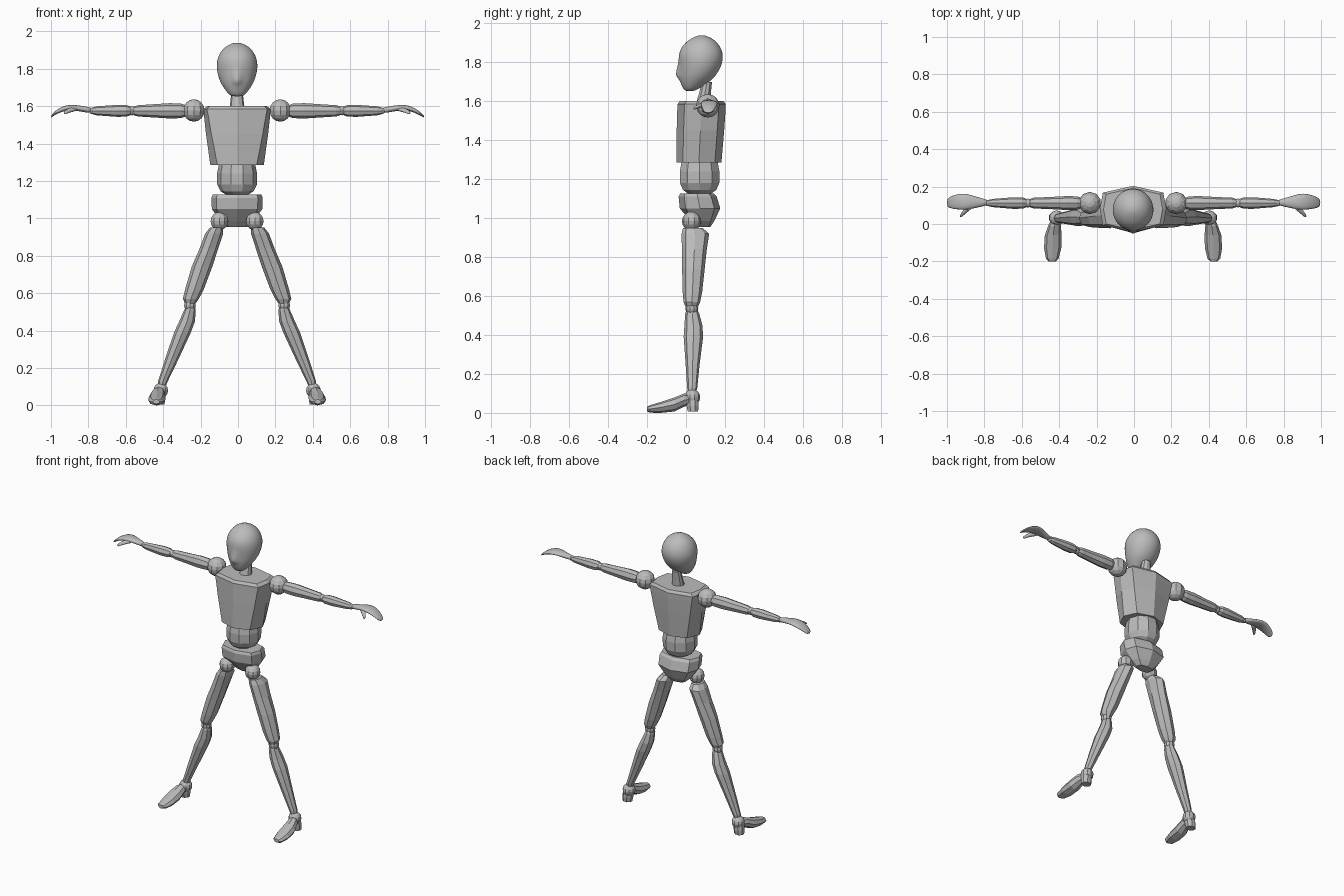
import bpy, bmesh, math
from mathutils import Vector

MID = -0.005          # x of the body's plane of symmetry
ARM_Y, ARM_Z = 0.112, 1.575

grey = bpy.data.materials.new("mannequin grey")
grey.diffuse_color = (0.5, 0.5, 0.5, 1)


def finish(bm, name, smooth=False, subsurf=0):
    bmesh.ops.recalc_face_normals(bm, faces=bm.faces)
    mesh = bpy.data.meshes.new(name)
    bm.to_mesh(mesh)
    bm.free()
    mesh.materials.append(grey)
    ob = bpy.data.objects.new(name, mesh)
    bpy.context.collection.objects.link(ob)
    for p in mesh.polygons:
        p.use_smooth = smooth
    if subsurf:
        m = ob.modifiers.new("smooth", "SUBSURF")
        m.levels = m.render_levels = subsurf
    return ob


def loft(name, rings, axis="Z", sides=8, side=1, phase=0.0, bend=None, **kw):
    """Skin rings (t, a, b, half_a, half_b[, squareness]) stacked along an axis."""
    bm = bmesh.new()
    loops = []
    for r in rings:
        t, a, b, ra, rb = r[:5]
        power = r[5] if len(r) > 5 else 1
        loop = []
        for i in range(sides):
            ang = 2 * math.pi * (i + phase) / sides
            c, s = math.cos(ang), math.sin(ang)
            if abs(c) < 1e-6:
                c = 0
            u = a + ra * math.copysign(abs(c) ** power, c)
            v = b + rb * s
            p = Vector({"Z": (u, v, t), "X": (t, u, v), "Y": (u, t, v)}[axis])
            if bend:
                p = bend(p)
            loop.append(bm.verts.new((MID + side * p.x, p.y, p.z)))
        loops.append(loop)
    for lo, hi in zip(loops, loops[1:]):
        for i in range(sides):
            j = (i + 1) % sides
            bm.faces.new((lo[i], lo[j], hi[j], hi[i]))
    bm.faces.new(loops[0])
    bm.faces.new(loops[-1])
    return finish(bm, name, **kw)


def ball(name, x, y, z, r, side=1):
    bm = bmesh.new()
    bmesh.ops.create_uvsphere(bm, u_segments=10, v_segments=8, radius=r)
    bmesh.ops.translate(bm, verts=bm.verts, vec=(MID + side * x, y, z))
    return finish(bm, name)


# Head: height, front, back, half width; nose pulled out of the face
def nose(p):
    if p.y < 0.03:
        drop = p.z - 1.738
        width = 0.045 if drop > 0 else 0.022
        p.y -= 0.026 * math.exp(-(p.x / 0.02) ** 2) * math.exp(-(drop / width) ** 2)
    return p


head = [(1.652, 0.0, 0.035, 0.025), (1.66, -0.012, 0.06, 0.042),
        (1.685, -0.024, 0.10, 0.062), (1.71, -0.03, 0.132, 0.079),
        (1.725, -0.032, 0.146, 0.087), (1.74, -0.033, 0.158, 0.094),
        (1.77, -0.034, 0.177, 0.104), (1.81, -0.036, 0.19, 0.111),
        (1.85, -0.037, 0.19, 0.107), (1.89, -0.017, 0.172, 0.09),
        (1.92, 0.02, 0.142, 0.062), (1.936, 0.055, 0.105, 0.025),
        (1.939, 0.07, 0.09, 0.01)]
loft("head", [(z, 0, (f + b) / 2, w, (b - f) / 2) for z, f, b, w in head],
     sides=32, bend=nose, smooth=True, subsurf=1)

# Neck
loft("neck", [(1.59, 0, 0.088, 0.04, 0.038), (1.64, 0, 0.097, 0.034, 0.032),
              (1.70, 0, 0.108, 0.028, 0.027)], sides=10)

# Chest, waist ball and pelvis
loft("chest", [(1.285, 0, 0.066, 0.143, 0.116, 0.9), (1.45, 0, 0.074, 0.166, 0.122, 0.55),
               (1.55, 0, 0.079, 0.177, 0.124, 0.4), (1.585, 0, 0.08, 0.178, 0.124, 0.28),
               (1.602, 0, 0.08, 0.158, 0.112, 0.28)])
loft("waist", [(1.125, 0, 0.07, 0.055, 0.06), (1.145, 0, 0.07, 0.088, 0.09),
               (1.18, 0, 0.07, 0.106, 0.106), (1.24, 0, 0.07, 0.107, 0.107),
               (1.285, 0, 0.07, 0.098, 0.098), (1.30, 0, 0.07, 0.08, 0.08)], sides=10)
loft("pelvis", [(0.955, 0, 0.09, 0.055, 0.035, 0.6), (0.985, 0, 0.085, 0.088, 0.06, 0.6),
                (1.05, 0, 0.072, 0.135, 0.104, 0.6), (1.11, 0, 0.06, 0.137, 0.098, 0.6),
                (1.127, 0, 0.056, 0.13, 0.086, 0.6)])

for label, s, reach in (("right", 1, 1.002), ("left", -1, 0.995)):
    # Arm
    ball(label + "_shoulder", 0.231, ARM_Y, ARM_Z + 0.002, 0.06, s)

    def limb(part, rows, **kw):
        loft(label + part, [(x, ARM_Y, ARM_Z, ra, rb) for x, ra, rb in rows],
             axis="X", side=s, **kw)

    limb("_upper_arm", [(0.275, 0.028, 0.03), (0.30, 0.036, 0.039), (0.36, 0.037, 0.041),
                        (0.45, 0.032, 0.035), (0.53, 0.029, 0.03), (0.555, 0.021, 0.022)])
    ball(label + "_elbow", 0.562, ARM_Y, ARM_Z, 0.024, s)
    limb("_forearm", [(0.567, 0.021, 0.022), (0.59, 0.03, 0.031), (0.64, 0.031, 0.032),
                      (0.75, 0.022, 0.024), (0.772, 0.017, 0.018)])
    ball(label + "_wrist", 0.775, ARM_Y, ARM_Z, 0.017, s)
    loft(label + "_hand",
         [(0.772, 0.115, 1.577, 0.016, 0.017), (0.81, 0.115, 1.582, 0.024, 0.017),
          (0.87, 0.118, 1.593, 0.043, 0.017), (0.91, 0.12, 1.592, 0.049, 0.016),
          (0.95, 0.118, 1.578, 0.043, 0.014), (0.985, 0.115, 1.556, 0.032, 0.01),
          (reach, 0.113, 1.541, 0.018, 0.005)],
         axis="X", side=s, smooth=True, subsurf=1)
    loft(label + "_thumb",
         [(0.10, 0.865, 1.586, 0.026, 0.014), (0.075, 0.89, 1.58, 0.02, 0.013),
          (0.052, 0.912, 1.57, 0.013, 0.01), (0.036, 0.923, 1.56, 0.007, 0.006)],
         axis="Y", side=s, smooth=True, subsurf=1)

    # Leg
    ball(label + "_hip", 0.095, 0.028, 0.985, 0.049, s)
    loft(label + "_thigh",
         [(0.545, 0.25, 0.03, 0.028, 0.032), (0.57, 0.247, 0.03, 0.043, 0.043),
          (0.62, 0.228, 0.033, 0.05, 0.05), (0.74, 0.188, 0.038, 0.055, 0.058),
          (0.84, 0.15, 0.043, 0.05, 0.064), (0.92, 0.122, 0.048, 0.048, 0.071),
          (0.95, 0.11, 0.035, 0.036, 0.05)], side=s)
    ball(label + "_knee", 0.252, 0.03, 0.535, 0.033, s)
    loft(label + "_shin",
         [(0.105, 0.402, 0.03, 0.021, 0.022), (0.13, 0.396, 0.032, 0.026, 0.026),
          (0.25, 0.348, 0.034, 0.036, 0.036), (0.39, 0.292, 0.038, 0.045, 0.05),
          (0.45, 0.267, 0.038, 0.042, 0.046), (0.51, 0.252, 0.032, 0.031, 0.036),
          (0.53, 0.25, 0.03, 0.022, 0.028)], side=s)

    # Ankle, heel and forefoot
    ball(label + "_ankle", 0.408, 0.032, 0.08, 0.041, s)
    loft(label + "_heel",
         [(0.006, 0.418, 0.036, 0.032, 0.028), (0.035, 0.416, 0.034, 0.035, 0.034),
          (0.07, 0.412, 0.032, 0.034, 0.034)], side=s, phase=0.5)
    loft(label + "_forefoot",
         [(-0.20, 0.432, 0.02, 0.018, 0.012), (-0.185, 0.432, 0.02, 0.034, 0.019),
          (-0.13, 0.43, 0.028, 0.046, 0.028), (-0.06, 0.427, 0.043, 0.045, 0.036),
          (-0.01, 0.42, 0.065, 0.034, 0.034), (0.02, 0.415, 0.07, 0.025, 0.028)],
         axis="Y", side=s)
